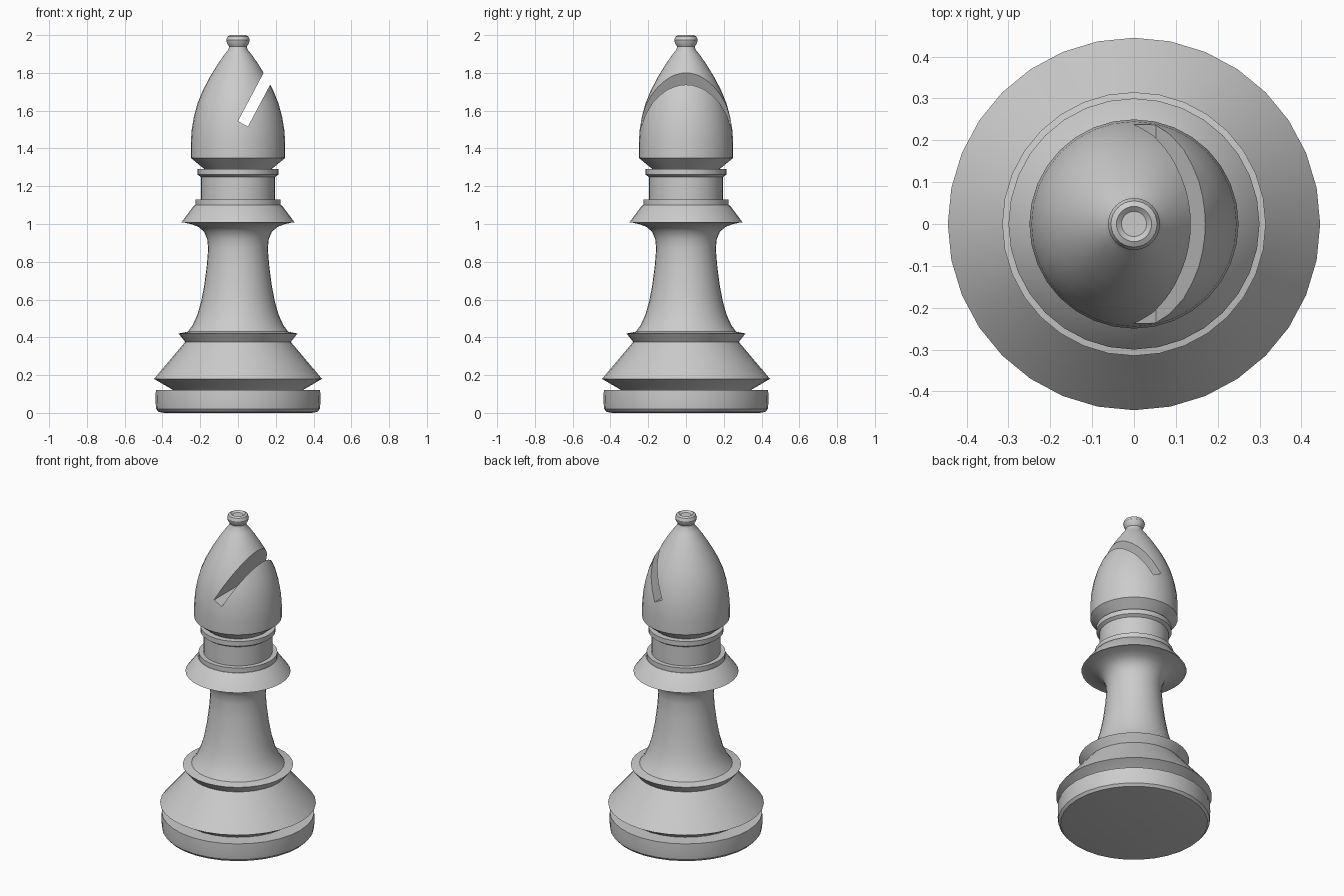
import bpy
import math

cube = bpy.data.objects.get("Cube")
if cube:
    bpy.data.objects.remove(cube, do_unlink=True)

SIDES = 32

# One plain grey for the whole piece
grey = bpy.data.materials.new("plain grey")
grey.use_nodes = True
colour = (0.6, 0.6, 0.6, 1)
grey.diffuse_color = colour
grey.node_tree.nodes["Principled BSDF"].inputs["Base Color"].default_value = colour


def smooth(obj, angle=32):
    bpy.ops.object.select_all(action="DESELECT")
    obj.select_set(True)
    bpy.context.view_layer.objects.active = obj
    bpy.ops.object.shade_smooth_by_angle(angle=math.radians(angle))


def lathe(name, profile):
    """Turn a (radius, height) profile around z and cap both ends."""
    verts, faces = [], []
    for r, z in profile:
        for i in range(SIDES):
            a = math.tau * i / SIDES
            verts.append((r * math.cos(a), r * math.sin(a), z))
    for k in range(len(profile) - 1):
        for i in range(SIDES):
            j = (i + 1) % SIDES
            low, high = k * SIDES, (k + 1) * SIDES
            faces.append((low + i, low + j, high + j, high + i))
    top = (len(profile) - 1) * SIDES
    faces.append(tuple(reversed(range(SIDES))))
    faces.append(tuple(range(top, top + SIDES)))
    mesh = bpy.data.meshes.new(name)
    mesh.from_pydata(verts, [], faces)
    mesh.materials.append(grey)
    obj = bpy.data.objects.new(name, mesh)
    bpy.context.collection.objects.link(obj)
    smooth(obj)
    return obj


# Round base plate with a softened lower edge
lathe("base", [(.39, 0), (.42, .005), (.433, .02), (.437, .06), (.435, .12)])

# Flared foot with its overhanging rim
lathe("foot", [(.34, .115), (.35, .125), (.445, .18), (.36, .28), (.28, .375)])

# Ring and concave stem, opening out under the collar
lathe("stem", [(.275, .37), (.315, .42), (.265, .43), (.24, .465), (.215, .52),
               (.195, .59), (.178, .68), (.165, .78), (.158, .87), (.163, .92),
               (.18, .96), (.21, .985), (.25, 1.0), (.298, 1.01)])

# Sloping collar with a thin ring on top
lathe("collar", [(.3, 1.008), (.235, 1.095), (.228, 1.1)])
lathe("collar_ring", [(.225, 1.095), (.225, 1.13)])

# Narrow neck and upper ring
lathe("neck", [(.197, 1.12), (.197, 1.26)])
lathe("upper_ring", [(.197, 1.25), (.215, 1.262), (.215, 1.292)])

# Pointed head with a small knob that has a shallow dimple
head = lathe("head", [(.165, 1.28), (.25, 1.35), (.25, 1.43), (.245, 1.5),
                      (.233, 1.57), (.214, 1.64), (.185, 1.71), (.148, 1.78),
                      (.105, 1.85), (.07, 1.9), (.05, 1.925), (.047, 1.94),
                      (.058, 1.957), (.062, 1.975), (.055, 1.993), (.042, 2.0),
                      (.03, 1.99)])

# Slanted slot cut through the head
tilt = math.radians(28)
length = .5
bpy.ops.mesh.primitive_cube_add(
    size=1, rotation=(0, tilt, 0),
    location=(.026 + math.sin(tilt) * length / 2, 0,
              1.53 + math.cos(tilt) * length / 2))
cutter = bpy.context.object
cutter.name = "slot_cutter"
cutter.scale = (.06, 1, length)
cutter.hide_render = True
cutter.data.materials.append(grey)

cut = head.modifiers.new("slot", "BOOLEAN")
cut.operation = "DIFFERENCE"
cut.solver = "EXACT"
cut.object = cutter
bpy.context.view_layer.objects.active = head
bpy.ops.object.modifier_apply(modifier=cut.name)
bpy.data.objects.remove(cutter, do_unlink=True)
smooth(head)
